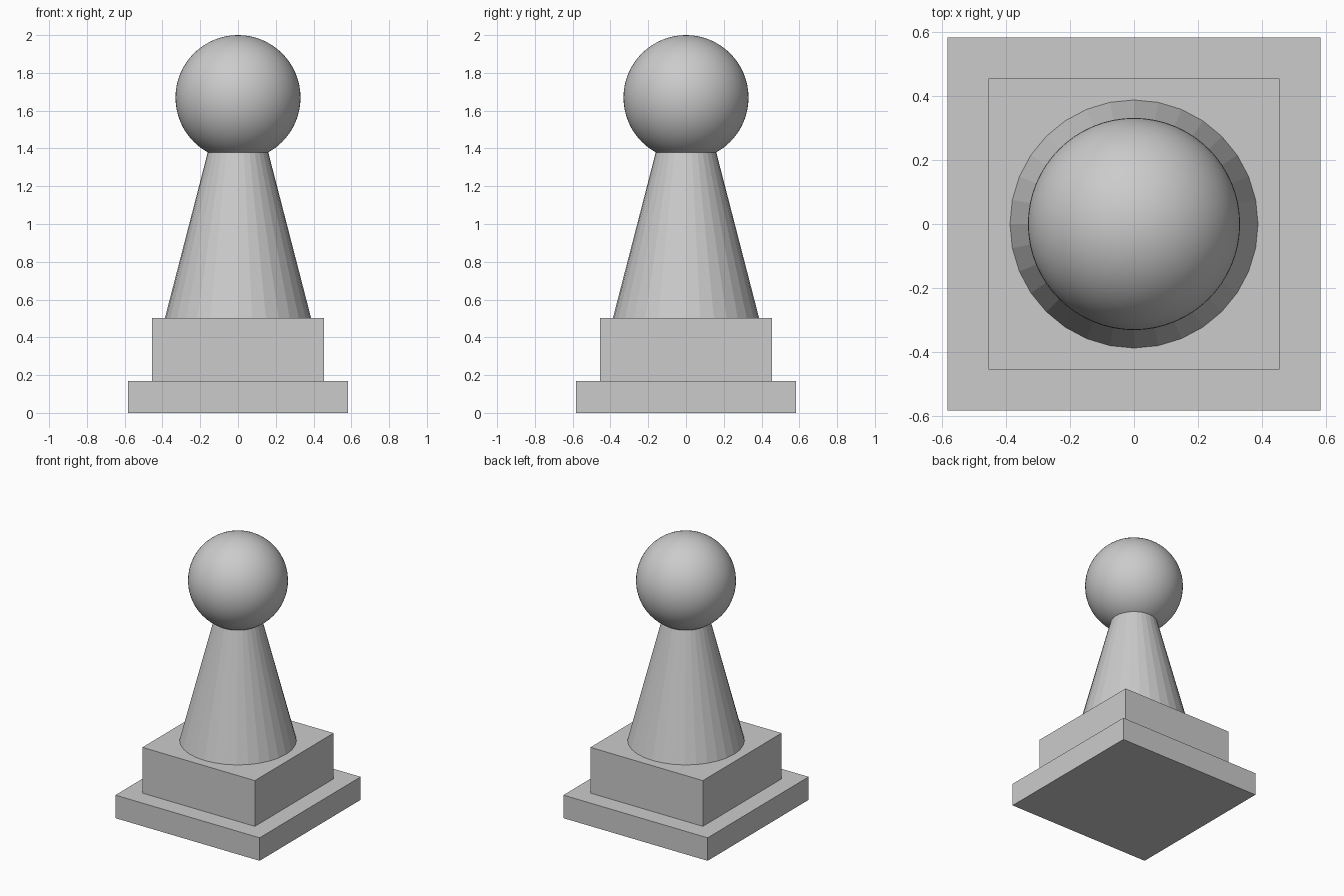
import bpy

if "Cube" in bpy.data.objects:
    bpy.data.objects.remove(bpy.data.objects["Cube"])

grey = bpy.data.materials.new("plain grey")
grey.diffuse_color = (0.6, 0.6, 0.6, 1.0)
grey.use_nodes = True
grey.node_tree.nodes["Principled BSDF"].inputs["Base Color"].default_value = grey.diffuse_color


def finish(name):
    obj = bpy.context.object
    obj.name = name
    obj.data.materials.append(grey)
    return obj


def slab(name, width, bottom, top):
    bpy.ops.mesh.primitive_cube_add(size=1, location=(0, 0, (bottom + top) / 2))
    bpy.context.object.scale = (width, width, top - bottom)
    bpy.ops.object.transform_apply(location=False, rotation=False, scale=True)
    return finish(name)


# Stepped square base
slab("lower_base", 1.165, 0.0, 0.168)
slab("upper_base", 0.908, 0.168, 0.502)

# Faceted tapering body, its top hidden inside the head
bottom, top = 0.502, 1.5
bpy.ops.mesh.primitive_cone_add(vertices=32, radius1=0.387, radius2=0.129,
                                depth=top - bottom, location=(0, 0, (bottom + top) / 2))
finish("body")

# Smooth round head
bpy.ops.mesh.primitive_uv_sphere_add(segments=64, ring_count=32, radius=0.331,
                                     location=(0, 0, 1.669))
bpy.ops.object.shade_smooth()
finish("head")
